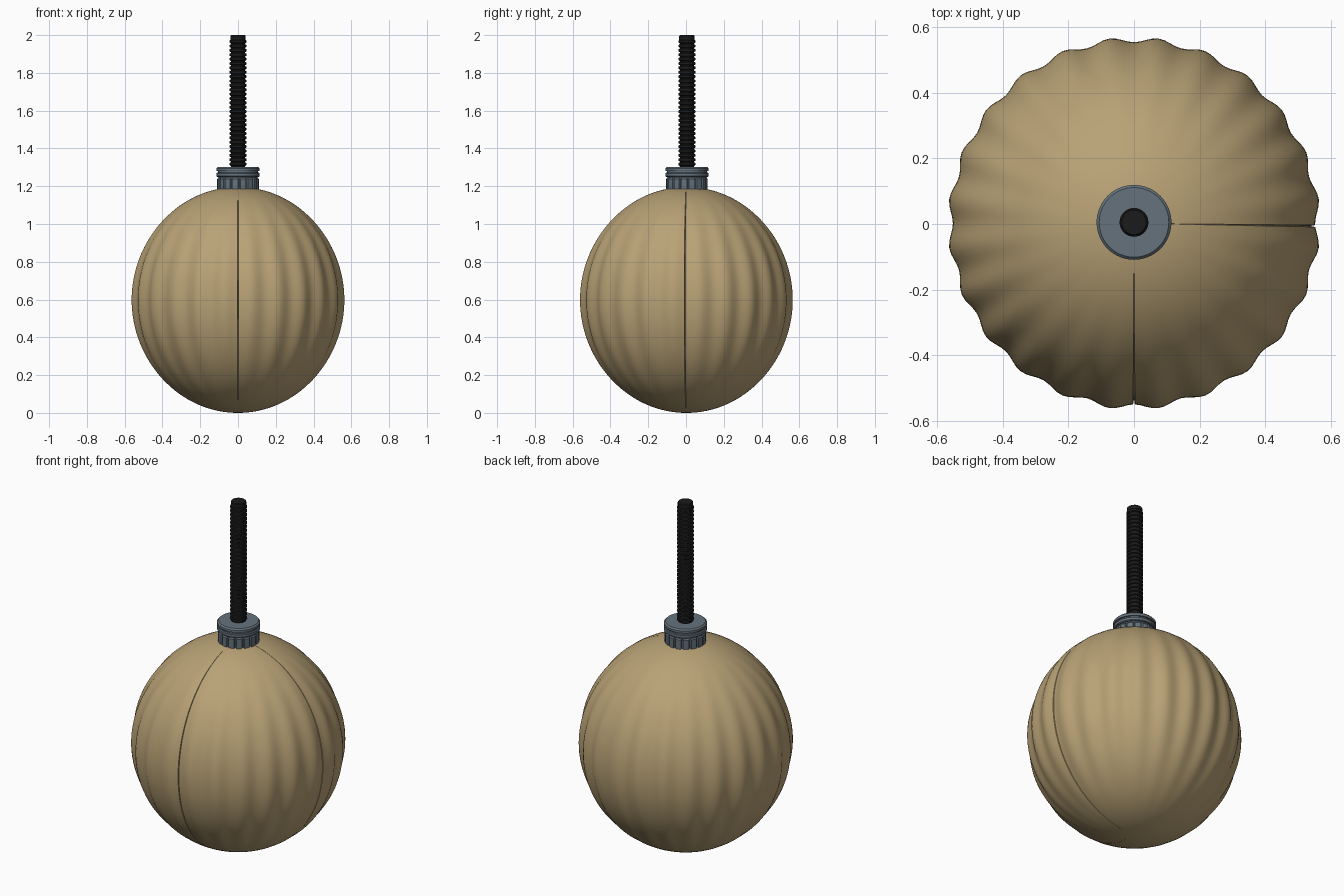
import bpy, bmesh, math
from math import sin, cos, pi, tau, radians

if "Cube" in bpy.data.objects:
    bpy.data.objects.remove(bpy.data.objects["Cube"])


def material(name, rgb):
    m = bpy.data.materials.new(name)
    m.use_nodes = True
    m.diffuse_color = (*rgb, 1)
    m.node_tree.nodes["Principled BSDF"].inputs["Base Color"].default_value = (*rgb, 1)
    return m


tan = material("tan fabric", (0.48, 0.36, 0.18))
steel = material("blue grey metal", (0.13, 0.17, 0.205))
black = material("black rubber", (0.011, 0.011, 0.011))


def revolve(name, profile, angles, mat, shape=None, centre_y=0.0, sharp=35):
    """Spin (radius, z) points about z; shape(angle, r, z) may adjust the radius."""
    bm = bmesh.new()
    rings = []
    for r, z in profile:
        ring = []
        for a in angles:
            q = shape(a, r, z) if shape else r
            ring.append(bm.verts.new((q * cos(a), q * sin(a) + centre_y, z)))
        rings.append(ring)
    n = len(angles)
    for low, high in zip(rings, rings[1:]):
        for i in range(n):
            j = (i + 1) % n
            bm.faces.new((low[i], low[j], high[j], high[i]))
    bmesh.ops.remove_doubles(bm, verts=bm.verts, dist=1e-6)
    bmesh.ops.recalc_face_normals(bm, faces=bm.faces)
    mesh = bpy.data.meshes.new(name)
    bm.to_mesh(mesh)
    bm.free()
    ob = bpy.data.objects.new(name, mesh)
    bpy.context.collection.objects.link(ob)
    mesh.materials.append(mat)
    bpy.ops.object.select_all(action="DESELECT")
    ob.select_set(True)
    bpy.context.view_layer.objects.active = ob
    bpy.ops.object.shade_smooth_by_angle(angle=radians(sharp))
    return ob


def circle(n):
    return [tau * i / n for i in range(n)]


# Fluted fabric body with two narrow sewn grooves
HALF, RADIUS, LOBES, GAP = 0.598, 0.56, 24, 0.005
seams = [tau - 0.015, 1.5 * pi]
angles = [a for a in circle(LOBES * 8) if all(abs(a - s) > 2 * GAP for s in seams)]
for s in seams:
    angles += [s - GAP, s, s + GAP]
angles.sort()


def fluted(a, r, z):
    k = r / RADIUS
    groove = 0.016 * k if any(abs(a - s) < 1e-6 for s in seams) else 0
    return r - 0.008 * k ** 4 * cos(LOBES * a) - groove


ROWS = 64
arc = [pi * i / ROWS for i in range(ROWS + 1)]
body_profile = [(max(RADIUS * sin(t), 0), HALF - HALF * cos(t)) for t in arc]
revolve("fabric_body", body_profile, angles, tan, fluted, 0.002)

# Lower collar with grip notches
TEETH = 16
grip_angles = [tau * (i + f) / TEETH for i in range(TEETH) for f in (0, 0.08, 0.2, 0.28, 0.64)]
notched = {i for i in range(len(grip_angles)) if i % 5 in (1, 2)}


def grip(a, r, z):
    return r - 0.01 if r > 0.1 and grip_angles.index(a) in notched else r


AXIS_Y = 0.005
revolve("collar_grip",
        [(0, 1.165), (0.106, 1.165), (0.11, 1.17), (0.11, 1.238), (0.105, 1.245), (0, 1.245)],
        grip_angles, steel, grip, AXIS_Y, 30)

# Upper collar: two stacked rings separated by a groove
revolve("collar_rings",
        [(0, 1.24), (0.103, 1.24), (0.103, 1.25), (0.11, 1.25), (0.114, 1.254),
         (0.114, 1.268), (0.11, 1.272), (0.105, 1.272), (0.105, 1.28), (0.112, 1.28),
         (0.114, 1.283), (0.114, 1.294), (0.106, 1.302), (0, 1.302)],
        circle(64), steel, None, AXIS_Y, 30)

# Ribbed flexible hose with a plain tip
RIBS, BASE, TIP = 30, 1.28, 1.975
pitch = (TIP - BASE) / RIBS
hose = [(0, BASE)]
for i in range(RIBS):
    for f, r in ((0, 0.038), (0.2, 0.038), (0.35, 0.044), (0.85, 0.044)):
        hose.append((r, BASE + pitch * (i + f)))
hose += [(0.038, TIP), (0.041, TIP), (0.041, 1.996), (0.037, 2.0), (0, 2.0)]
revolve("ribbed_hose", hose, circle(32), black, None, AXIS_Y, 30)
